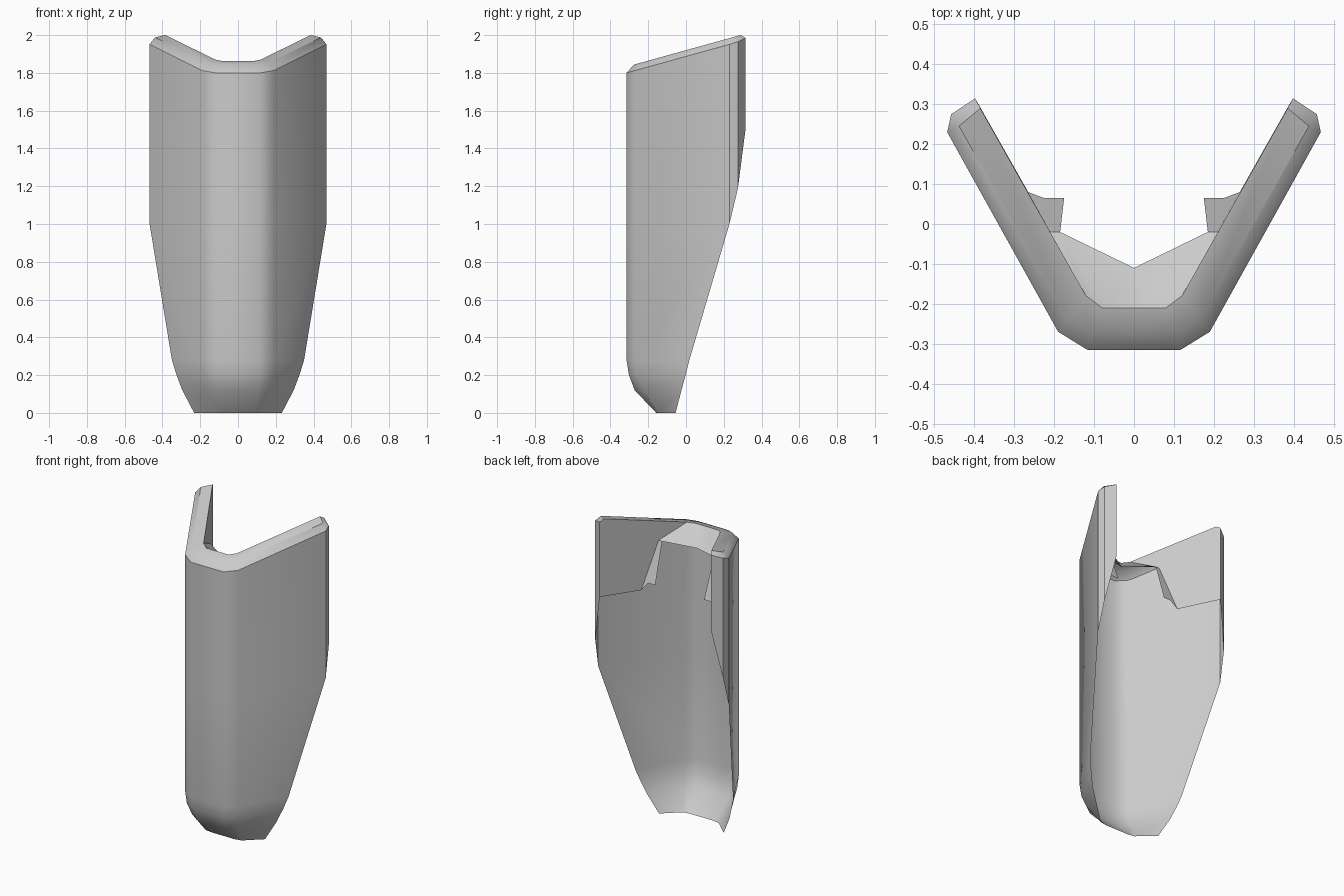
import bpy, bmesh, math

if "Cube" in bpy.data.objects:
    bpy.data.objects.remove(bpy.data.objects["Cube"])

bm = bmesh.new()


def strip(a, b):
    """Bridge two equal-length rows of points with quads."""
    for i in range(len(a) - 1):
        face([a[i], a[i + 1], b[i + 1], b[i]])


def face(pts):
    bm.faces.new([bm.verts.new(p) for p in pts])


def low(y):
    """Sloping line under the rim bevel."""
    return 1.80 + (y + 0.315) * 0.277


def high(y):
    """Sloping top of the rim."""
    return 1.844 + (y + 0.275) * 0.277


def row(xy, z):
    return [(x, y, z(y) if callable(z) else z) for x, y in xy]


# Outer wall, right half: rows from the tapered toe up to the rim
side = [(0, -.315), (.117, -.315), (.19, -.27)]
end_a, end_b, end_c = (.468, .23), (.458, .275), (.398, .315)
rows = [
    row([(0, -.157), (.085, -.157), (.13, -.148), (.232, -.055)], 0),
    row([(0, -.272), (.108, -.272), (.172, -.225), (.295, -.024)], .12),
    row([(0, -.302), (.115, -.302), (.186, -.258), (.325, -.002)], .20),
    row(side + [(.35, .018)], .28),
    row(side + [end_a], 1.0),
    row(side + [end_a], low),
]
for a, b in zip(rows, rows[1:]):
    strip(a, b)

# Rim: outer bevel, flat top, and bevelled wing tip
a_top, b_top, c_top = (*end_a, low(.23)), (*end_b, 1.965), (*end_c, 1.985)
mid = row([(0, -.275), (.11, -.275), (.165, -.24), (.438, .245)], high)
inner = row([(0, -.21), (.08, -.21), (.12, -.18), (.385, .29)], high)
strip(rows[-1], mid)
strip(mid, inner)
face([a_top, b_top, mid[-1]])
face([b_top, c_top, inner[-1], mid[-1]])

# Wing end faces, tapering off downwards
a_bot, b_bot, c_bot = (*end_a, 1.0), (*end_b, 1.19), (*end_c, 1.5)
face([a_top, a_bot, b_bot, b_top])
face([b_top, b_bot, c_bot, c_top])

# Inner wall of the wing
notch_top, notch_bot = (.21, -.02, 1.79), (.265, .08, 1.49)
face([inner[2], notch_top, notch_bot, c_bot, c_top, inner[-1]])

# Ledge behind the front and its hanging tab
lip, lip_mid = (.185, -.02, 1.79), (0, -.11, 1.76)
face([inner[0], inner[1], lip_mid])
face([inner[1], inner[2], lip, lip_mid])
face([inner[2], notch_top, lip])
tab_a, tab_b = (.175, .065, 1.54), (.225, .065, 1.54)
face([lip, notch_top, tab_b, tab_a])
face([notch_top, notch_bot, tab_b])

# Weld, mirror and shade
bmesh.ops.remove_doubles(bm, verts=bm.verts, dist=0.0005)
both = bmesh.ops.duplicate(bm, geom=bm.verts[:] + bm.edges[:] + bm.faces[:])["geom"]
for v in both:
    if isinstance(v, bmesh.types.BMVert):
        v.co.x = -v.co.x
bmesh.ops.reverse_faces(bm, faces=[f for f in both if isinstance(f, bmesh.types.BMFace)])
bmesh.ops.remove_doubles(bm, verts=bm.verts, dist=0.0005)
bmesh.ops.recalc_face_normals(bm, faces=bm.faces)
bm.normal_update()
front = min(bm.faces, key=lambda f: f.calc_center_median().y)
if front.normal.y > 0:
    bmesh.ops.reverse_faces(bm, faces=bm.faces)

mesh = bpy.data.meshes.new("guard_shell")
bm.to_mesh(mesh)
bm.free()
shell = bpy.data.objects.new("guard_shell", mesh)
bpy.context.collection.objects.link(shell)
bpy.context.view_layer.objects.active = shell
shell.select_set(True)
bpy.ops.object.shade_smooth_by_angle(angle=math.radians(36))
